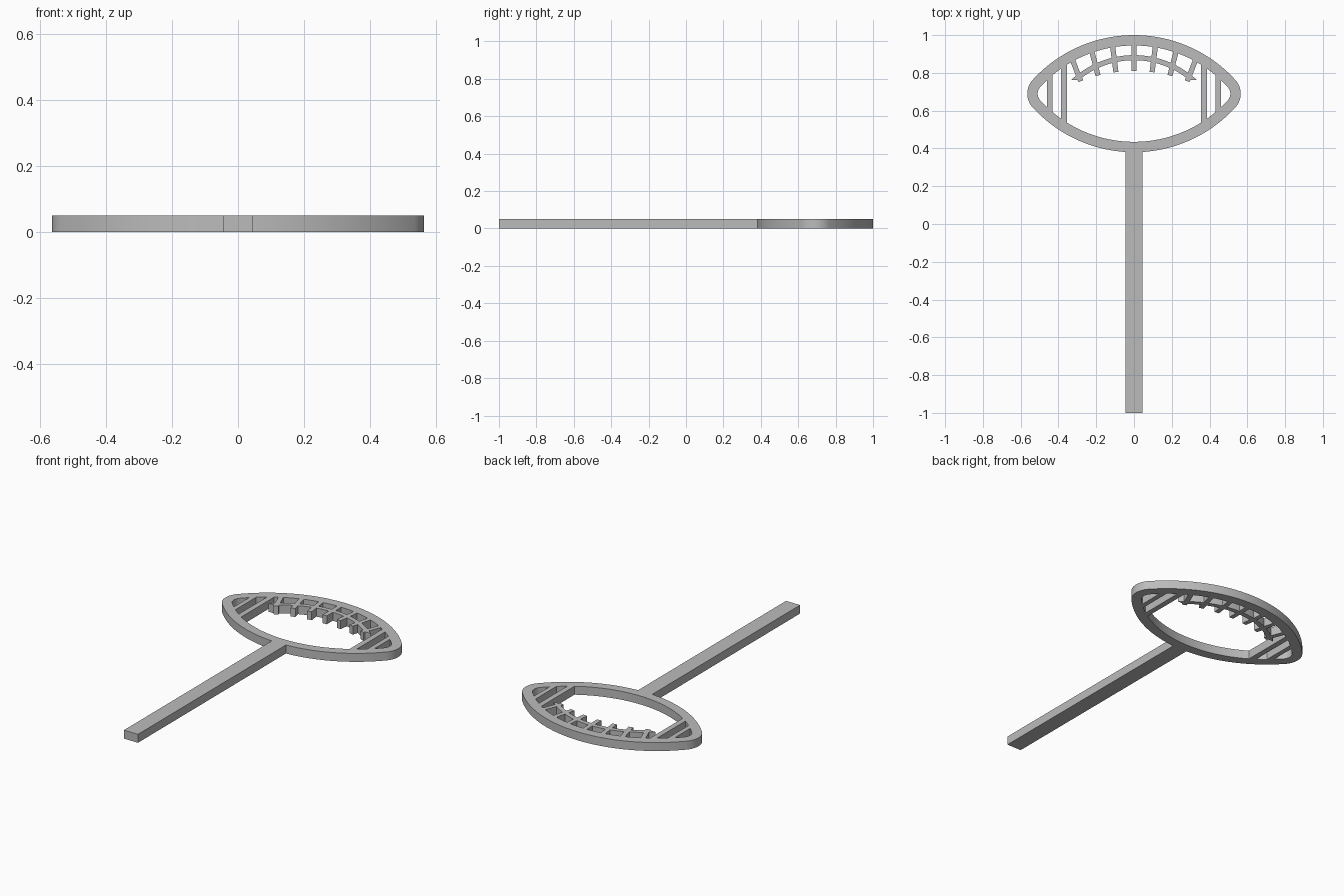
import bpy, bmesh
from math import sin, cos, sqrt, atan2, radians, pi

HEIGHT = 0.05
MID_Y = 0.69                 # centre line of the ball
BIG_R, TIP_R = 0.725, 0.108  # long arcs and rounded tips
TIP_X = 0.457
DROP = 0.415                 # long-arc centre offset from the centre line
WALL = 0.055
BITE = 0.006                 # how far inner parts sink into the rim

if "Cube" in bpy.data.objects:
    bpy.data.objects.remove(bpy.data.objects["Cube"])

grey = bpy.data.materials.new("plain grey")
grey.use_nodes = True
colour = (0.5, 0.5, 0.5, 1)
grey.diffuse_color = colour
grey.node_tree.nodes["Principled BSDF"].inputs["Base Color"].default_value = colour


def finish(name, bm):
    """Thicken flat faces up from the ground and add the object."""
    bmesh.ops.recalc_face_normals(bm, faces=bm.faces)
    result = bmesh.ops.extrude_face_region(bm, geom=bm.faces[:], use_keep_orig=True)
    top = [v for v in result["geom"] if isinstance(v, bmesh.types.BMVert)]
    bmesh.ops.translate(bm, verts=top, vec=(0, 0, HEIGHT))
    bmesh.ops.recalc_face_normals(bm, faces=bm.faces)
    mesh = bpy.data.meshes.new(name)
    bm.to_mesh(mesh)
    bm.free()
    mesh.materials.append(grey)
    obj = bpy.data.objects.new(name, mesh)
    bpy.context.collection.objects.link(obj)
    bpy.ops.object.select_all(action="DESELECT")
    obj.select_set(True)
    bpy.context.view_layer.objects.active = obj
    bpy.ops.object.shade_smooth_by_angle(angle=radians(30))


def plate(name, points):
    bm = bmesh.new()
    bm.faces.new([bm.verts.new((x, y, 0)) for x, y in points])
    finish(name, bm)


def band(name, side_a, side_b, closed=False):
    """Strip of quads between two matching point rows."""
    bm = bmesh.new()
    a = [bm.verts.new((x, y, 0)) for x, y in side_a]
    b = [bm.verts.new((x, y, 0)) for x, y in side_b]
    n = len(a)
    for i in range(n if closed else n - 1):
        j = (i + 1) % n
        bm.faces.new((a[i], a[j], b[j], b[i]))
    finish(name, bm)


def rim_outline(inset):
    """Pointed oval from two long arcs and two tangent tip arcs."""
    phi = atan2(DROP, TIP_X)
    arcs = [(TIP_X, 0, TIP_R, -phi, phi, 16), (0, -DROP, BIG_R, phi, pi - phi, 40),
            (-TIP_X, 0, TIP_R, pi - phi, pi + phi, 16),
            (0, DROP, BIG_R, pi + phi, 2 * pi - phi, 40)]
    points = []
    for cx, cy, r, start, end, steps in arcs:
        for i in range(steps):
            t = start + (end - start) * i / steps
            points.append((cx + (r - inset) * cos(t), MID_Y + cy + (r - inset) * sin(t)))
    return points


band("ball_rim", rim_outline(0), rim_outline(WALL), closed=True)

# Handle
plate("handle", [(-0.046, -1), (0.046, -1), (0.046, 0.388), (-0.046, 0.388)])

# Stripe bars, with ends that follow the inside of the rim
inner_r = BIG_R - WALL


def inside_half(x):
    return sqrt(inner_r ** 2 - x ** 2) - DROP + BITE


for side, label in ((1, "left"), (-1, "right")):
    for kind, x0, x1 in (("inner", 0.354, 0.386), ("outer", 0.432, 0.46)):
        h0, h1 = inside_half(x0), inside_half(x1)
        plate(f"{label}_{kind}_stripe",
              [(side * x0, MID_Y - h0), (side * x1, MID_Y - h1),
               (side * x1, MID_Y + h1), (side * x0, MID_Y + h0)])

# Curved lace with level ends
LACE_Y, LACE_END = 0.408, 0.762


def lace_edge(r):
    a = atan2(LACE_END - LACE_Y, sqrt(r * r - (LACE_END - LACE_Y) ** 2))
    steps = 32
    return [(r * cos(t), LACE_Y + r * sin(t))
            for t in (a + (pi - 2 * a) * i / steps for i in range(steps + 1))]


band("lace", lace_edge(0.486), lace_edge(0.459))

# Cross stitches fanned about a point below the ball
FAN_Y, STITCH_R, HALF = 0.045, 0.765, 0.0135
gap = MID_Y - DROP - FAN_Y
for i in range(-3, 4):
    a = radians(7.2 * i)
    reach = gap * cos(a) + sqrt(inner_r ** 2 - (gap * sin(a)) ** 2) + BITE
    corners = [(-HALF, STITCH_R), (HALF, STITCH_R), (HALF, reach), (-HALF, reach)]
    plate(f"stitch_{i + 4}", [(u * cos(a) + v * sin(a), FAN_Y - u * sin(a) + v * cos(a))
                              for u, v in corners])
